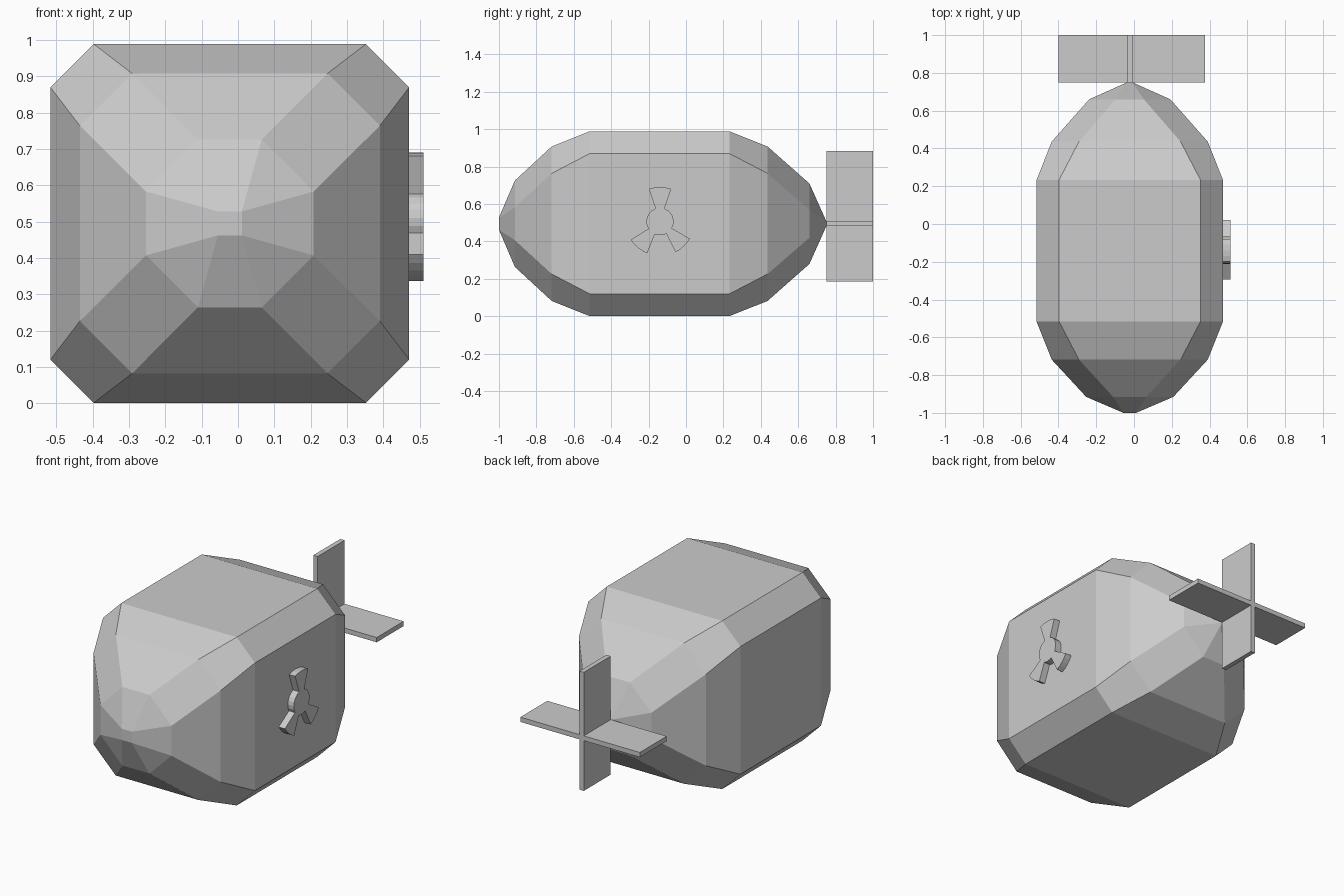
import bpy, bmesh
from math import cos, sin, radians

if "Cube" in bpy.data.objects:
    bpy.data.objects.remove(bpy.data.objects["Cube"])

CX, CZ = -0.0225, 0.495  # body axis


def finish(name, bm):
    bmesh.ops.remove_doubles(bm, verts=bm.verts, dist=0.0005)
    bmesh.ops.recalc_face_normals(bm, faces=bm.faces)
    mesh = bpy.data.meshes.new(name)
    bm.to_mesh(mesh)
    bm.free()
    obj = bpy.data.objects.new(name, mesh)
    bpy.context.collection.objects.link(obj)
    return obj


def box(name, lo, hi):
    bm = bmesh.new()
    bmesh.ops.create_cube(bm, size=1)
    for v in bm.verts:
        v.co = [(a + b) / 2 + c * (b - a) for a, b, c in zip(lo, hi, v.co)]
    return finish(name, bm)


# Faceted body: chamfered square sections (y, half width, half flat side)
sections = [
    (-1.0, 0.033, 0.033), (-0.915, 0.231, 0.088), (-0.718, 0.413, 0.269),
    (-0.515, 0.494, 0.375), (0.232, 0.494, 0.375), (0.436, 0.413, 0.269),
    (0.66, 0.215, 0.075), (0.75, 0.014, 0.014),
]
bm = bmesh.new()
rings = []
for y, h, f in sections:
    outline = [(h, -f), (h, f), (f, h), (-f, h), (-h, f), (-h, -f), (-f, -h), (f, -h)]
    rings.append([bm.verts.new((CX + x, y, CZ + z)) for x, z in outline])
for a, b in zip(rings, rings[1:]):
    for i in range(8):
        j = (i + 1) % 8
        bm.faces.new((a[i], a[j], b[j], b[i]))
bm.faces.new(rings[0])
bm.faces.new(rings[-1])
finish("body", bm)

# Crossed tail fins
box("horizontal_fin", (-0.40, 0.75, 0.482), (0.376, 1.0, 0.51))
box("vertical_fin", (-0.036, 0.75, 0.187), (-0.008, 1.0, 0.883))

# Raised three-bladed emblem on the right side: hub circle with wider blade arcs
HUB, TIP = 0.073, 0.184
outline = []
for start, end, following in ((71, 109, 212), (212, 248, 297), (297, 330, 431)):
    outline += [(TIP, start + (end - start) * k / 4) for k in range(5)]
    outline += [(HUB, end + (following - end) * k / 6) for k in range(7)]
bm = bmesh.new()
face = bm.faces.new([bm.verts.new((0.462, -0.139 + r * cos(radians(a)),
                                   0.507 + r * sin(radians(a)))) for r, a in outline])
ext = bmesh.ops.extrude_face_region(bm, geom=[face], use_keep_orig=True)
for v in ext["geom"]:
    if isinstance(v, bmesh.types.BMVert):
        v.co.x = 0.511
finish("side_emblem", bm)
